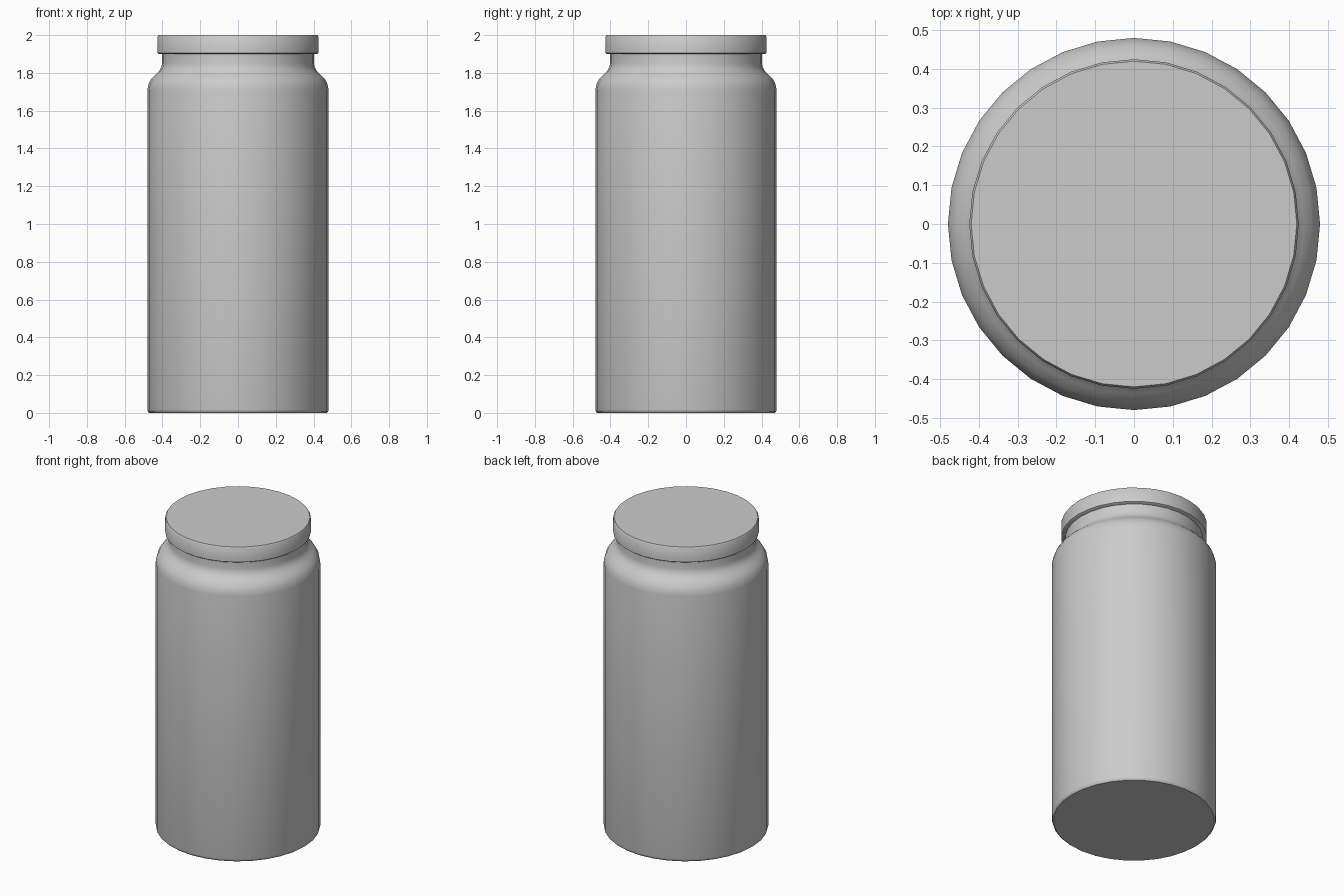
import bpy, bmesh, math

if "Cube" in bpy.data.objects:
    bpy.data.objects.remove(bpy.data.objects["Cube"])

SEGMENTS = 32


def lathe(name, profile):
    """Revolve (radius, z) points around z and cap both ends."""
    bm = bmesh.new()
    rings = []
    for r, z in profile:
        rings.append([bm.verts.new((r * math.cos(2 * math.pi * i / SEGMENTS),
                                    r * math.sin(2 * math.pi * i / SEGMENTS), z))
                      for i in range(SEGMENTS)])
    for a, b in zip(rings, rings[1:]):
        for i in range(SEGMENTS):
            j = (i + 1) % SEGMENTS
            bm.faces.new((a[i], a[j], b[j], b[i]))
    bm.faces.new(rings[0][::-1])
    bm.faces.new(rings[-1])
    mesh = bpy.data.meshes.new(name)
    bm.to_mesh(mesh)
    bm.free()
    obj = bpy.data.objects.new(name, mesh)
    bpy.context.collection.objects.link(obj)
    bpy.ops.object.select_all(action='DESELECT')
    obj.select_set(True)
    bpy.context.view_layer.objects.active = obj
    bpy.ops.object.shade_smooth_by_angle(angle=math.radians(40))
    return obj


# Jar body: rounded foot, straight wall, curved shoulder and neck
lathe("jar_body", [
    (0.47, 0.0), (0.477, 0.006), (0.48, 0.018), (0.48, 1.71),
    (0.474, 1.74), (0.46, 1.768), (0.438, 1.79), (0.417, 1.81),
    (0.406, 1.83), (0.402, 1.85), (0.402, 1.90)])

# Flat disc lid overhanging the neck
lathe("lid", [
    (0.418, 1.90), (0.425, 1.905), (0.425, 1.993), (0.42, 2.0)])
